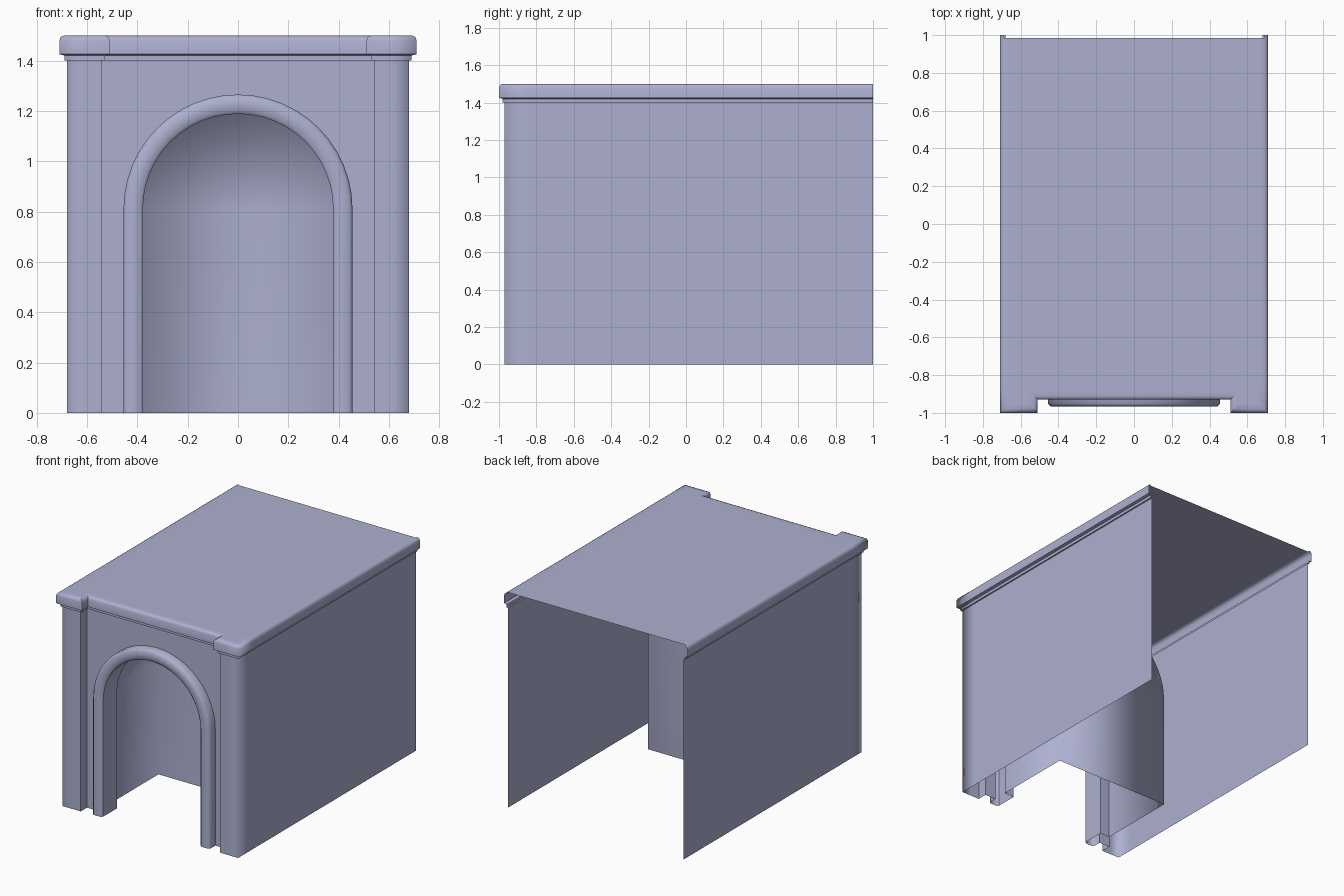
import bpy, math
from mathutils import Vector

if "Cube" in bpy.data.objects:
    bpy.data.objects.remove(bpy.data.objects["Cube"])

mat = bpy.data.materials.new("pale_lavender_stone")
mat.diffuse_color = (0.42, 0.435, 0.63, 1)
mat.use_nodes = True
mat.node_tree.nodes["Principled BSDF"].inputs["Base Color"].default_value = mat.diffuse_color


def grid(name, rows, skip=None, cap=None, sharp=None):
    """Join rows of points into a smooth sheet; cap = columns of the last row to fill."""
    n = len(rows[0])
    faces = [(k * n + i, k * n + i + 1, (k + 1) * n + i + 1, (k + 1) * n + i)
             for k in range(len(rows) - 1) for i in range(n - 1)
             if not (skip and skip(k, i))]
    if cap:
        faces.append([(len(rows) - 1) * n + i for i in cap])
    me = bpy.data.meshes.new(name)
    me.from_pydata([p for r in rows for p in r], [], faces)
    me.materials.append(mat)
    for p in me.polygons:
        p.use_smooth = True
    for e in me.edges:
        (ka, ia), (kb, ib) = (divmod(v, n) for v in e.vertices)
        if sharp and sharp(ka, ia, kb, ib):
            e.use_edge_sharp = True
    ob = bpy.data.objects.new(name, me)
    bpy.context.collection.objects.link(ob)
    return ob


# Walls, pilasters and roof slab: a cornice profile swept round the plan
half = [(-.68, 1), (-.68, .985), (-.68, -.85), (-.68, -.97),
        (-.61, -.97), (-.54, -.97), (-.54, -.90)]
plan = [Vector(p) for p in half] + [Vector((-x, y)) for x, y in reversed(half)]
profile = [(0, 0), (0, 1.40), (.01, 1.40), (.01, 1.42), (.03, 1.425),
           (.03, 1.48), (.024, 1.494), (.01, 1.5), (-.02, 1.5)]


def outward(i):
    """Mitred outward direction at plan point i."""
    dirs = [(plan[j + 1] - plan[j]).normalized()
            for j in (i - 1, i) if 0 <= j < len(plan) - 1]
    ns = [Vector((d.y, -d.x)) for d in dirs]
    return ns[0] if len(ns) == 1 else (ns[0] + ns[1]) / (1 + ns[0].dot(ns[1]))


rows = []
for off, z in profile:
    pts = [p + outward(i) * off for i, p in enumerate(plan)]
    rows.append([(p.x, p.y, z) for p in pts])
N = len(plan)


def skip_shell(k, i):
    recess = k == 0 and i == 6                  # filled by the arched facade
    back_notch = k == len(profile) - 2 and i in (0, N - 2)
    return recess or back_notch


def sharp_shell(ka, ia, kb, ib):
    if ia == ib:                                # upright edges of the recess
        return ia in (5, 6, 7, 8)
    return ka == kb and ka in (1, 2, 3, 4)      # cornice steps


grid("walls_and_roof", rows, skip_shell, range(1, N - 1), sharp_shell)

# Arched outlines, all starting at the right foot and ending at the left foot
SPRING, SEG = .81, 24
angles = [math.pi * i / SEG for i in range(SEG + 1)]


def arch(r, y):
    mid = [(r * math.cos(a), y, SPRING + r * math.sin(a)) for a in angles]
    return [(r, y, 0)] + mid + [(-r, y, 0)]


def frame(w, h, y):
    mid = []
    for a in angles:
        c, s = math.cos(a), math.sin(a)
        m = max(abs(c), abs(s))
        mid.append((w * c / m, y, SPRING + h * s / m))
    return [(w, y, 0)] + mid + [(-w, y, 0)]


# Recessed facade around the doorway
grid("facade", [frame(.54, .59, -.90), arch(.455, -.90)])

# Raised rounded trim, then the doorway reveal
trim = [(.455, -.90), (.455, -.953), (.443, -.965), (.390, -.965),
        (.378, -.953), (.378, -.80), (.455, -.80)]
grid("arch_trim", [arch(r, y) for r, y in trim],
     sharp=lambda ka, ia, kb, ib: ka == kb and ka in (4, 5))

# Alcove behind the doorway, closed at its back
grid("alcove", [arch(.455, -.80), arch(.455, -.23)], cap=range(SEG + 3))
